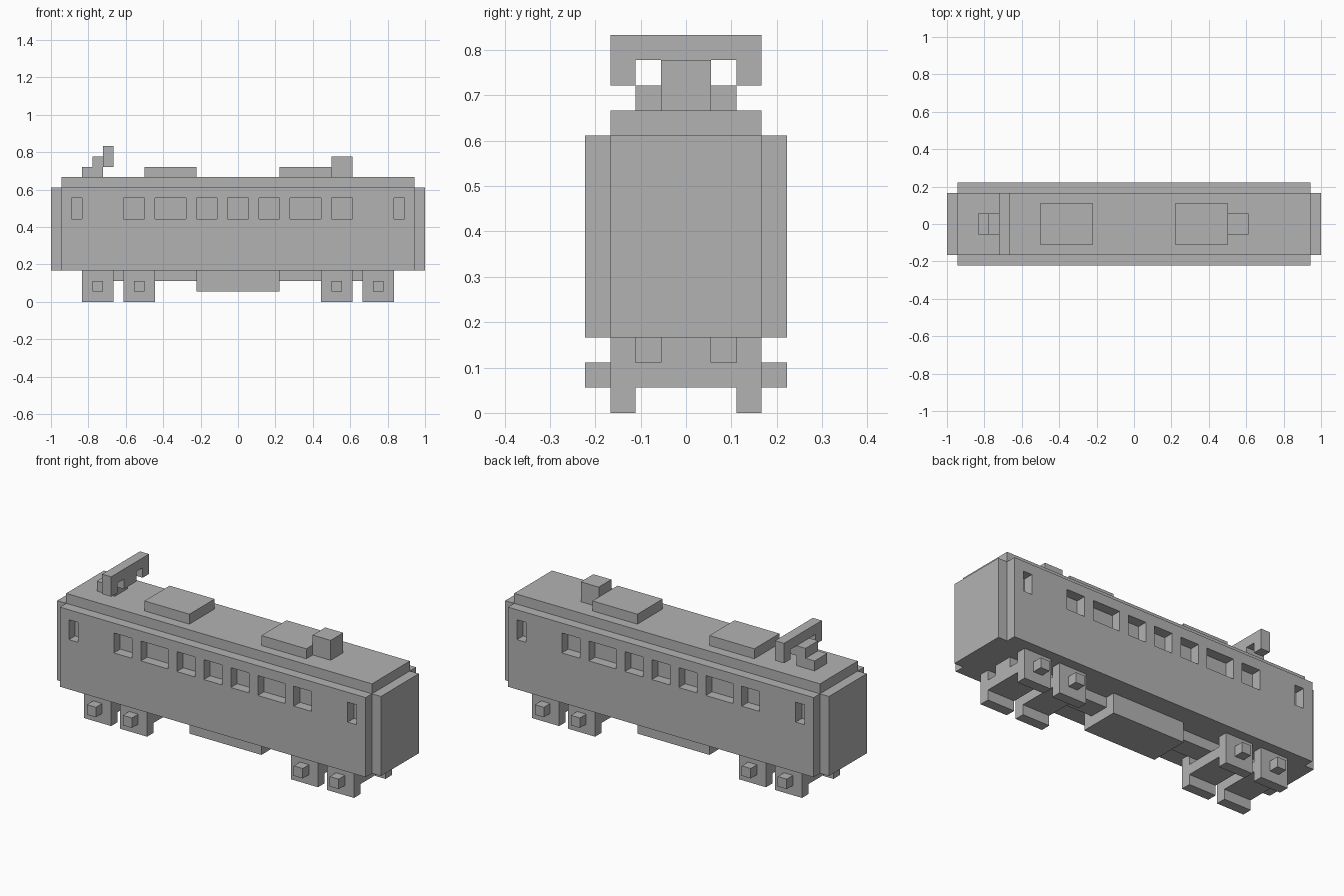
import bpy
import bmesh
from mathutils import Vector

if "Cube" in bpy.data.objects:
    bpy.data.objects.remove(bpy.data.objects["Cube"], do_unlink=True)

U = 1 / 18  # one block of the modelling grid

grey = bpy.data.materials.new("plain_grey")
grey.use_nodes = True
color = (0.45, 0.45, 0.45, 1)
grey.diffuse_color = color
grey.node_tree.nodes["Principled BSDF"].inputs["Base Color"].default_value = color


def finish(name, bm):
    """Scale a mesh from blocks to scene units and add it to the scene."""
    bmesh.ops.recalc_face_normals(bm, faces=bm.faces)
    bmesh.ops.scale(bm, vec=(U, U, U), verts=bm.verts)
    mesh = bpy.data.meshes.new(name)
    bm.to_mesh(mesh)
    bm.free()
    mesh.materials.append(grey)
    obj = bpy.data.objects.new(name, mesh)
    bpy.context.collection.objects.link(obj)
    return obj


def add_box(bm, x, y, z):
    verts = bmesh.ops.create_cube(bm, size=1)["verts"]
    for v in verts:
        v.co = Vector([(a + b) / 2 + c * (b - a) for (a, b), c in zip((x, y, z), v.co)])


def box(name, x, y, z):
    bm = bmesh.new()
    add_box(bm, x, y, z)
    return finish(name, bm)


def bracket(name, x, half):
    """Extrude a symmetric y-z outline, given by its +y half, along x."""
    outline = half + [(-y, z) for y, z in reversed(half)]
    bm = bmesh.new()
    face = bm.faces.new([bm.verts.new((x[0], y, z)) for y, z in outline])
    new = bmesh.ops.extrude_face_region(bm, geom=[face])["geom"]
    moved = [g for g in new if isinstance(g, bmesh.types.BMVert)]
    bmesh.ops.translate(bm, vec=(x[1] - x[0], 0, 0), verts=moved)
    return finish(name, bm)


# Body with recessed windows on both long sides
half_windows = [(2, 4), (5, 8), (9, 11), (15, 16)]
windows = [(-1, 1)] + half_windows + [(-b, -a) for a, b in half_windows]
bm = bmesh.new()
add_box(bm, (-17, 17), (-4, 4), (3, 11))
cuts = [((x, 0, 0), (1, 0, 0)) for pair in windows for x in pair]
cuts += [((0, 0, z), (0, 0, 1)) for z in (8, 10)]
for point, normal in cuts:
    bmesh.ops.bisect_plane(bm, geom=bm.verts[:] + bm.edges[:] + bm.faces[:],
                           plane_co=point, plane_no=normal)
bm.normal_update()
panes = []
for f in bm.faces:
    c = f.calc_center_median()
    if abs(f.normal.y) > 0.9 and 8 < c.z < 10 and any(a < c.x < b for a, b in windows):
        panes.append(f)
bmesh.ops.inset_individual(bm, faces=panes, thickness=0, depth=-1)
finish("carriage_body", bm)

# Narrower end vestibules
for side, s in (("left", 1), ("right", -1)):
    box(side + "_end", sorted((17 * s, 18 * s)), (-3, 3), (3, 11))

# Roof and its equipment
box("roof", (-17, 17), (-3, 3), (11, 12))
for side, s in (("left", 1), ("right", -1)):
    box(side + "_roof_vent", sorted((4 * s, 9 * s)), (-2, 2), (12, 13))
box("roof_cabinet", (9, 11), (-1, 1), (12, 14))

# Stepped current collector
box("collector_base", (-15, -13), (-1, 1), (12, 13))
box("collector_arm", (-14, -12), (-1, 1), (13, 14))
bracket("collector_bar", (-13, -12), [(2, 14), (2, 13), (3, 13), (3, 15)])

# Underframe
box("centre_beam", (-15, 15), (-1, 1), (2, 3))
box("underfloor_box", (-4, 4), (-2, 2), (1, 3))

# Wheel sets with protruding axle boxes
for i, x in enumerate((-15, -11, 8, 12)):
    bracket(f"wheel_set_{i}", (x, x + 3),
            [(2, 2), (2, 3), (3, 3), (3, 0), (2, 0), (2, 1)])
    for side, s in (("back", 1), ("front", -1)):
        box(f"{side}_axle_box_{i}", (x + 1, x + 2), sorted((3 * s, 4 * s)), (1, 2))
